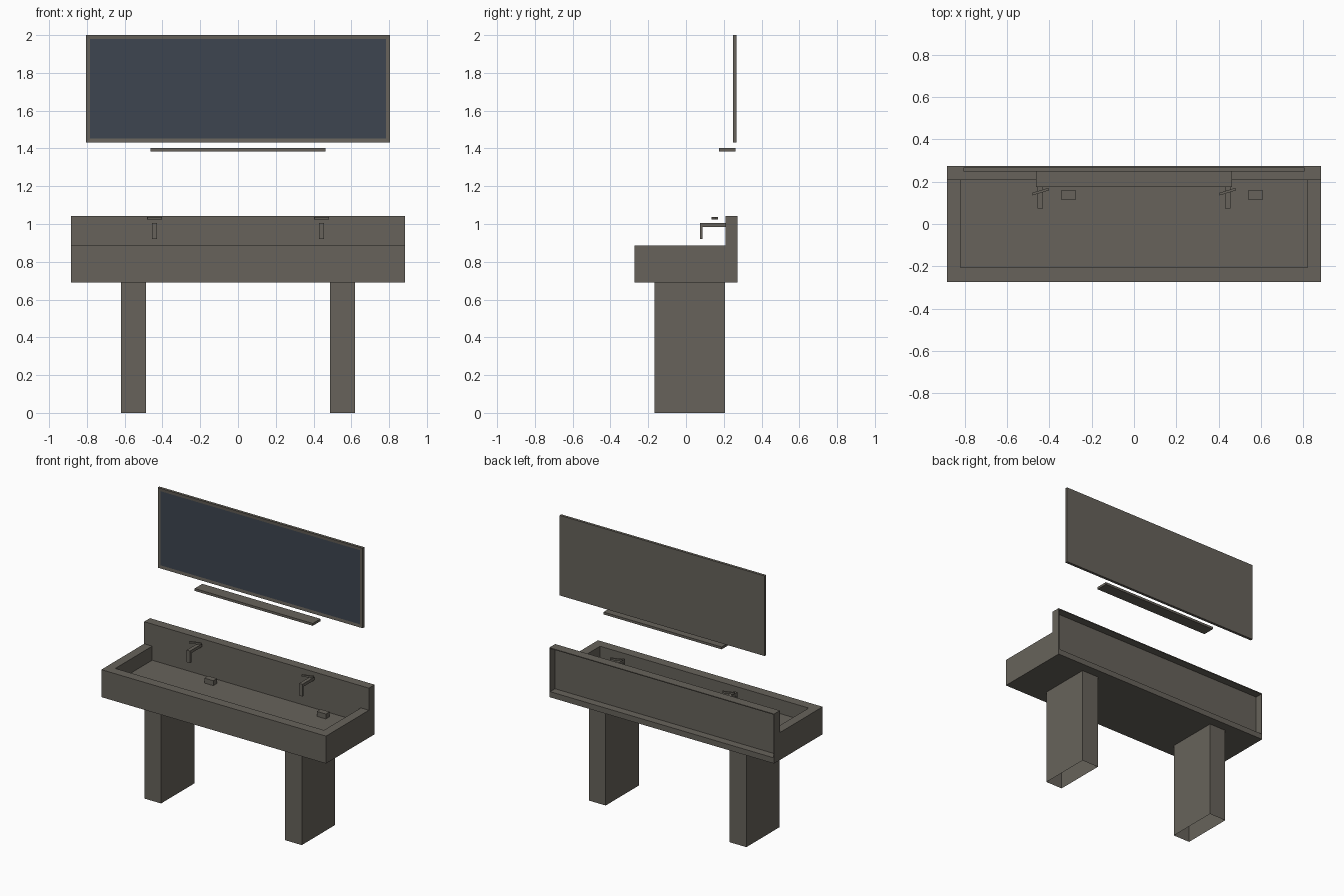
import bpy
import bmesh
from math import radians
from mathutils import Matrix, Vector

default = bpy.data.objects.get("Cube")
if default:
    bpy.data.objects.remove(default, do_unlink=True)


def material(name, rgb):
    mat = bpy.data.materials.new(name)
    mat.use_nodes = True
    color = (*rgb, 1.0)
    mat.diffuse_color = color
    mat.node_tree.nodes["Principled BSDF"].inputs["Base Color"].default_value = color
    return mat


stone = material("warm_grey_stone", (0.135, 0.124, 0.104))
glass = material("blue_grey_glass", (0.047, 0.060, 0.080))


def finish(name, bm, *mats):
    mesh = bpy.data.meshes.new(name)
    bmesh.ops.recalc_face_normals(bm, faces=bm.faces[:])
    bm.to_mesh(mesh)
    bm.free()
    for mat in mats or (stone,):
        mesh.materials.append(mat)
    obj = bpy.data.objects.new(name, mesh)
    bpy.context.collection.objects.link(obj)
    return obj


def box_mesh(x, y, z):
    """Box from (low, high) ranges on each axis."""
    bm = bmesh.new()
    bmesh.ops.create_cube(bm, size=1)
    ranges = (x, y, z)
    bmesh.ops.scale(bm, vec=[b - a for a, b in ranges], verts=bm.verts)
    bmesh.ops.translate(bm, vec=[(a + b) / 2 for a, b in ranges], verts=bm.verts)
    return bm


def extruded(name, profile, x0, x1):
    """Closed (y, z) profile swept along x."""
    bm = bmesh.new()
    face = bm.faces.new([bm.verts.new((x0, y, z)) for y, z in profile])
    new = bmesh.ops.extrude_face_region(bm, geom=[face])["geom"]
    verts = [v for v in new if isinstance(v, bmesh.types.BMVert)]
    bmesh.ops.translate(bm, vec=(x1 - x0, 0, 0), verts=verts)
    return finish(name, bm)


def carve(obj, cutter):
    cutter.hide_render = True
    mod = obj.modifiers.new("carve", "BOOLEAN")
    mod.operation = "DIFFERENCE"
    mod.solver = "EXACT"
    mod.object = cutter
    bpy.context.view_layer.objects.active = obj
    bpy.ops.object.modifier_apply(modifier=mod.name)
    bpy.data.objects.remove(cutter, do_unlink=True)


HALF, DEPTH = 0.883, 0.273
WALL_Y, BOTTOM, RIM, TOP = 0.208, 0.69, 0.885, 1.042

# Trough with raised backsplash
trough = extruded("trough_basin", [
    (-DEPTH, BOTTOM), (DEPTH, BOTTOM), (DEPTH, TOP),
    (WALL_Y, TOP), (WALL_Y, RIM), (-DEPTH, RIM)], -HALF, HALF)
carve(trough, finish("bowl_cutter", box_mesh((-0.82, 0.82), (-0.206, WALL_Y), (0.785, 1.2))))
# Hollow in the back of the splash panel, with a lip along the bottom
carve(trough, finish("back_cutter", box_mesh(
    (0.006 - HALF, HALF - 0.006), (0.218, 0.4), (BOTTOM + 0.04, TOP - 0.006))))

for side, s in (("left", 1), ("right", -1)):
    # Leg, open underneath
    bm = box_mesh(sorted((s * 0.487, s * 0.619)), (-0.168, 0.206), (0, BOTTOM))
    floor = [f for f in bm.faces if f.calc_center_median().z < 0.01]
    bmesh.ops.delete(bm, geom=floor, context="FACES_ONLY")
    finish(side + "_leg", bm)

    # Spout and slanted lever
    cx = s * 0.442
    extruded(side + "_faucet_spout", [
        (WALL_Y, 0.985), (WALL_Y, 1.006), (0.073, 1.006),
        (0.073, 0.92), (0.088, 0.92), (0.088, 0.985)], cx - 0.013, cx + 0.013)
    bm = box_mesh((-0.041, 0.041), (-0.006, 0.006), (1.024, 1.036))
    bmesh.ops.rotate(bm, cent=(0, 0, 0), matrix=Matrix.Rotation(radians(17), 3, "Z"), verts=bm.verts)
    bmesh.ops.translate(bm, vec=Vector((cx, 0.153, 0)), verts=bm.verts)
    finish(side + "_faucet_lever", bm)

    # Small block on the bowl floor
    bx = cx + 0.132
    finish(side + "_drain_block", box_mesh((bx - 0.035, bx + 0.035), (0.116, 0.158), (0.78, 0.82)))

# Narrow shelf
finish("shelf", box_mesh((-0.464, 0.464), (0.176, 0.262), (1.385, 1.402)))

# Framed mirror with inset glass
bm = box_mesh((-0.805, 0.805), (0.249, 0.268), (1.431, 2.0))
bm.normal_update()
front = [f for f in bm.faces if f.normal.y < -0.9]
bmesh.ops.inset_region(bm, faces=front, thickness=0.03, depth=-0.002)
for f in front:
    f.material_index = 1
finish("mirror", bm, stone, glass)
